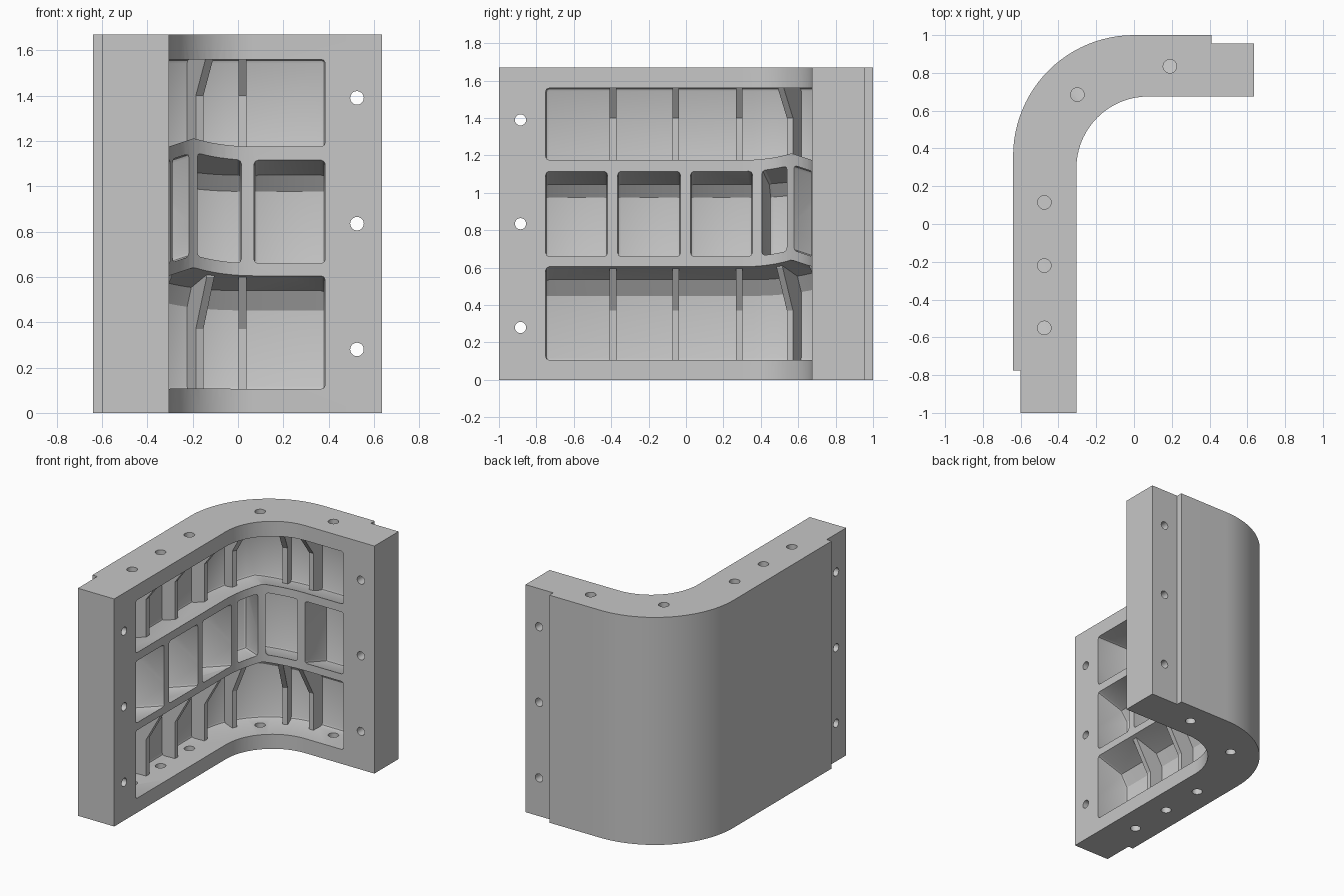
import bpy, bmesh, math
from mathutils import Matrix, Vector

if "Cube" in bpy.data.objects:
    bpy.data.objects.remove(bpy.data.objects["Cube"])

grey = bpy.data.materials.new("light_grey")
grey.use_nodes = True
COLOUR = (0.57, 0.57, 0.57, 1)
grey.diffuse_color = COLOUR
grey.node_tree.nodes["Principled BSDF"].inputs["Base Color"].default_value = COLOUR

R, CY = 0.64, 0.36            # outer corner radius and centre
SLOPE = 0.33                  # shelves fall towards the outer skin


def path(s, o):
    """Point along the L wall: s < 0 left leg, 0..1 corner, > 1 back leg; o = depth from outside."""
    if s < 0:
        return -R + o, CY + s
    if s > 1:
        return s - 1, 1 - o
    a = s * math.pi / 2
    return -(R - o) * math.cos(a), CY + (R - o) * math.sin(a)


def make_object(name, bm):
    mesh = bpy.data.meshes.new(name)
    bm.to_mesh(mesh)
    bm.free()
    mesh.materials.append(grey)
    ob = bpy.data.objects.new(name, mesh)
    bpy.context.scene.collection.objects.link(ob)
    return ob


def loft(bm, rings):
    """Skin a list of closed rings, cap both ends and face everything outwards."""
    rings = [[bm.verts.new(p) for p in ring] for ring in rings]
    n = len(rings[0])
    faces = [bm.faces.new(rings[0][::-1]), bm.faces.new(rings[-1])]
    for a, b in zip(rings, rings[1:]):
        for i in range(n):
            j = (i + 1) % n
            faces.append(bm.faces.new((a[i], a[j], b[j], b[i])))
    bmesh.ops.recalc_face_normals(bm, faces=faces)


def volume(mesh):
    bm = bmesh.new()
    bm.from_mesh(mesh)
    result = bm.calc_volume(signed=True)
    bm.free()
    return result


def cut(target, cutter):
    """Subtract the cutter, trying each solver until the result is a sound solid."""
    mod = target.modifiers.new("cut", 'BOOLEAN')
    mod.operation, mod.object = 'DIFFERENCE', cutter
    before = volume(target.data)
    sound = None
    for solver in ('MANIFOLD', 'EXACT', 'FLOAT'):
        mod.solver = solver
        bpy.context.view_layer.update()
        graph = bpy.context.evaluated_depsgraph_get()
        result = bpy.data.meshes.new_from_object(target.evaluated_get(graph))
        if 0.5 * before < volume(result) < before - 1e-5:
            sound = result
            break
    target.modifiers.remove(mod)
    bpy.data.objects.remove(cutter)
    if sound:
        target.data = sound


def cut_pocket(target, s0, s1, section):
    """Sweep a section of (depth, z, slope) from s0 to s1, round its corners and cut it out."""
    bm = bmesh.new()
    stations = [s0] + [k / 16 for k in range(17) if s0 < k / 16 < s1] + [s1]
    rings = []
    for s in stations:
        ring = []
        for o, z, slope in section:
            x, y = path(s, o)
            ring.append((x, y, z - slope * max(y - 0.675, -0.305 - x)))
        rings.append(ring)
    loft(bm, rings)
    sharp = [e for e in bm.edges if e.calc_face_angle(0) > 0.95]
    bmesh.ops.bevel(bm, geom=sharp, offset=0.018, segments=2, profile=0.5, affect='EDGES')
    bmesh.ops.triangulate(bm, faces=bm.faces)
    if bm.calc_volume(signed=True) < 0:
        bmesh.ops.reverse_faces(bm, faces=bm.faces)
    cut(target, make_object("pocket_cutter", bm))


def hole(bm, centre, radius, depth, axis):
    turn = Vector((0, 0, 1)).rotation_difference(Vector(axis)).to_matrix().to_4x4()
    bmesh.ops.create_cone(bm, cap_ends=True, segments=20, radius1=radius, radius2=radius,
                          depth=depth, matrix=Matrix.Translation(centre) @ turn)


# Wall: plan outline extruded upwards
outline = [(-0.6, -1), (-0.6, -0.775), (-R, -0.775)]
outline += [path(k / 24, 0) for k in range(25)]
outline += [(0.41, 1), (0.41, 0.955), (0.635, 0.955), (0.635, 0.675)]
for k in range(19):
    a = math.pi / 2 * (1 + k / 18)
    outline.append((0.075 + 0.38 * math.cos(a), 0.295 + 0.38 * math.sin(a)))
outline.append((-0.305, -1))
bm = bmesh.new()
loft(bm, [[(x, y, z) for x, y in outline] for z in (0, 1.67)])
if bm.calc_volume(signed=True) < 0:
    bmesh.ops.reverse_faces(bm, faces=bm.faces)
wall = make_object("corner_wall", bm)

# Pockets: long upper and lower recesses, with a row of windows between
FRONT, SKIN, CHAMFER = 0.48, 0.075, 0.125
LEFT_END, BACK_END = -1.11, 1.385
cut_pocket(wall, LEFT_END, BACK_END,
           [(FRONT, 1.175, SLOPE), (SKIN, 1.175, SLOPE), (SKIN, 1.56, 0), (FRONT, 1.56, 0)])
cut_pocket(wall, LEFT_END, BACK_END,
           [(FRONT, 0.11, 0), (SKIN, 0.1, 0), (SKIN, 0.535, SLOPE),
            (CHAMFER, 0.605, SLOPE), (FRONT, 0.605, SLOPE)])
windows = [(LEFT_END, -0.78), (-0.725, -0.39), (-0.335, -0.005), (0.1, 0.44), (0.56, 1.015), (1.07, BACK_END)]
for s0, s1 in windows:
    cut_pocket(wall, s0, s1,
               [(FRONT, 0.66, SLOPE), (SKIN, 0.66, SLOPE), (SKIN, 1.06, SLOPE),
                (CHAMFER, 1.115, SLOPE), (FRONT, 1.115, SLOPE)])

# Bolt holes through both ends, the top flange and the floor
bm = bmesh.new()
for z in (0.28, 0.835, 1.39):
    hole(bm, (-0.45, -0.885, z), 0.03, 0.6, (1, 0, 0))
    hole(bm, (0.525, 0.8, z), 0.03, 0.6, (0, 1, 0))
for x, y in [(-0.475, -0.55), (-0.475, -0.22), (-0.475, 0.115), (-0.3, 0.685), (0.19, 0.835)]:
    for z in (0.05, 1.62):
        hole(bm, (x, y, z), 0.036, 0.2, (0, 0, 1))
cut(wall, make_object("hole_cutter", bm))

# Gusset ribs inside the upper and lower recesses
upper = [(0.04, 1.09), (0.18, 1.09), (0.18, 1.4), (0.31, 1.58), (0.04, 1.58)]
lower = [(0.04, 0.08), (0.18, 0.08), (0.18, 0.37), (0.31, 0.6), (0.31, 0.63), (0.04, 0.55)]
bm = bmesh.new()
for s in (-0.75, -0.415, -0.075, 0.28, 0.76, 1.02):
    base, tip = Vector(path(s, 0)), Vector(path(s, 0.1))
    inward = (tip - base).normalized()
    side = Vector((-inward.y, inward.x)) * 0.018
    for profile in (upper, lower):
        rings = []
        for sign in (-1, 1):
            rings.append([(*(base + inward * o + side * sign), z) for o, z in profile])
        loft(bm, rings)
make_object("gusset_ribs", bm)

# Smooth the curved faces, keep the corners sharp
bpy.ops.object.select_all(action='DESELECT')
wall.select_set(True)
bpy.context.view_layer.objects.active = wall
bpy.ops.object.shade_smooth_by_angle(angle=math.radians(25))
